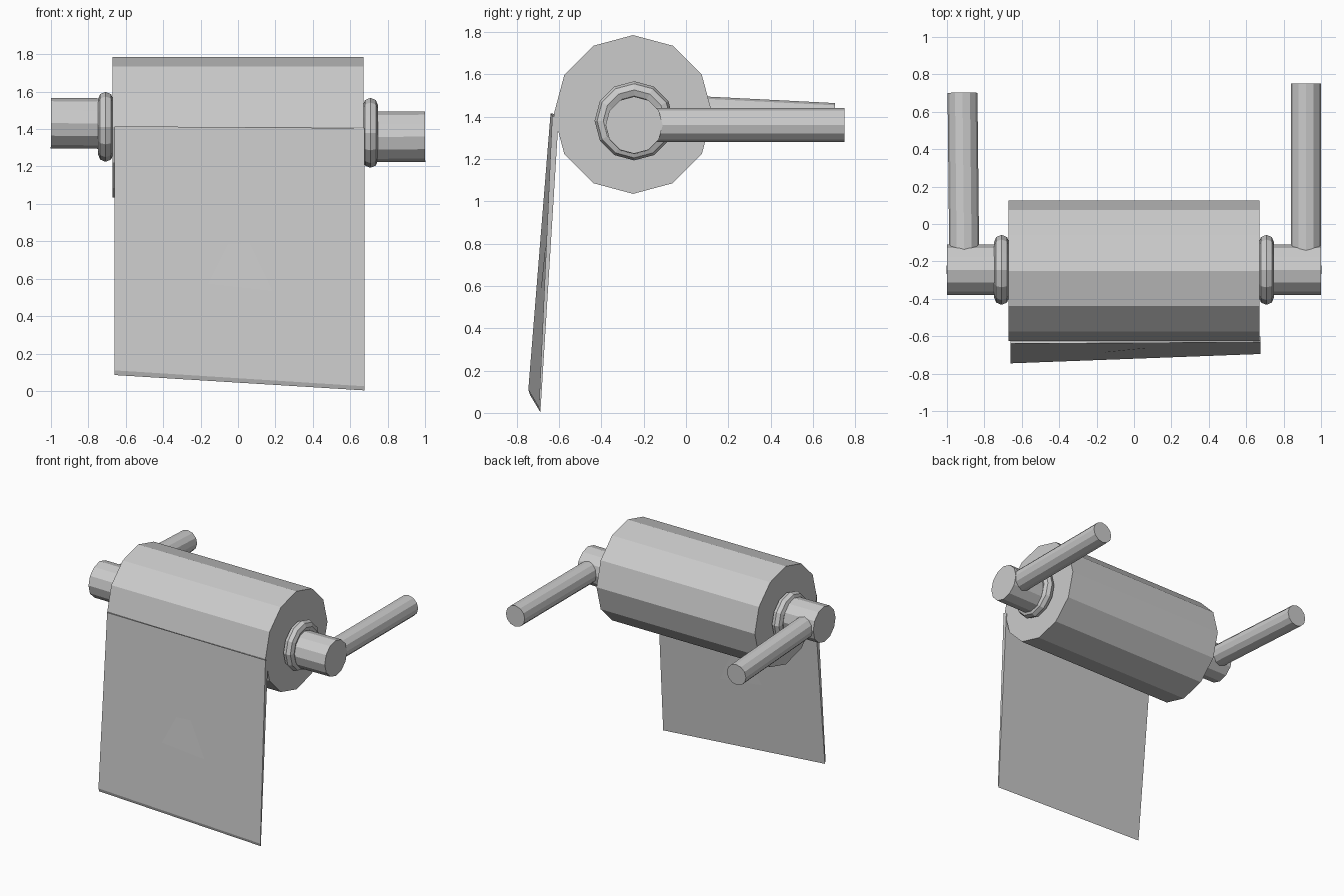
import bpy, bmesh, math
from mathutils import Vector

if "Cube" in bpy.data.objects:
    bpy.data.objects.remove(bpy.data.objects["Cube"])


def cylinder(name, a, b, radius, sides=12):
    """Capped low-poly cylinder running from point a to point b."""
    a, b = Vector(a), Vector(b)
    axis = b - a
    bpy.ops.mesh.primitive_cylinder_add(vertices=sides, radius=radius, depth=axis.length)
    ob = bpy.context.object
    ob.name = name
    # keep a vertex of the section pointing straight up
    z = axis.normalized()
    x = z.cross(Vector((0, 0, 1))).normalized()
    y = z.cross(x)
    m = ob.matrix_world.to_3x3()
    for i in range(3):
        m[i] = (x[i], y[i], z[i])
    ob.matrix_world = m.to_4x4()
    ob.location = (a + b) / 2
    return ob


def collar(name, loc):
    """Rounded ring around the bar at the end of the roll."""
    bpy.ops.mesh.primitive_torus_add(
        major_segments=12, minor_segments=8, major_radius=0.146, minor_radius=0.041,
        location=loc, rotation=(0, math.pi / 2, 0))
    bpy.context.object.name = name


# Paper roll
cylinder("paper_roll", (-0.67, -0.25, 1.41), (0.67, -0.25, 1.41), 0.375)

# Holder: end bar, collar and wall rod on each side, left one slightly tilted
Y = -0.245
for side, s, z, rod_start, rod_end in (
        ("right", 1, 1.36, (0.92, Y, 1.36), (0.92, 0.75, 1.36)),
        ("left", -1, 1.432, (-0.907, Y, 1.432), (-0.917, 0.70, 1.384))):
    cylinder(side + "_end_bar", (s * 0.66, Y, z - 0.003), (s, Y, z), 0.135)
    collar(side + "_collar", (s * 0.708, Y, 1.38 if s > 0 else 1.412))
    cylinder(side + "_wall_rod", rod_start, rod_end, 0.08)

# Hanging sheet: thin slab with a slightly skewed lower edge
front = [(-0.66, -0.64, 1.415), (0.675, -0.632, 1.405), (0.675, -0.695, 0.025), (-0.66, -0.745, 0.11)]
back = [(-0.66, -0.605, 1.41), (0.675, -0.602, 1.39), (0.675, -0.688, 0.003), (-0.66, -0.737, 0.085)]
bm = bmesh.new()
f = [bm.verts.new(p) for p in front]
b = [bm.verts.new(p) for p in back]
bm.faces.new(f)
bm.faces.new(b[::-1])
for i in range(4):
    j = (i + 1) % 4
    bm.faces.new((f[i], b[i], b[j], f[j]))
bmesh.ops.recalc_face_normals(bm, faces=bm.faces)
mesh = bpy.data.meshes.new("hanging_sheet")
bm.to_mesh(mesh)
bm.free()
bpy.context.collection.objects.link(bpy.data.objects.new("hanging_sheet", mesh))
